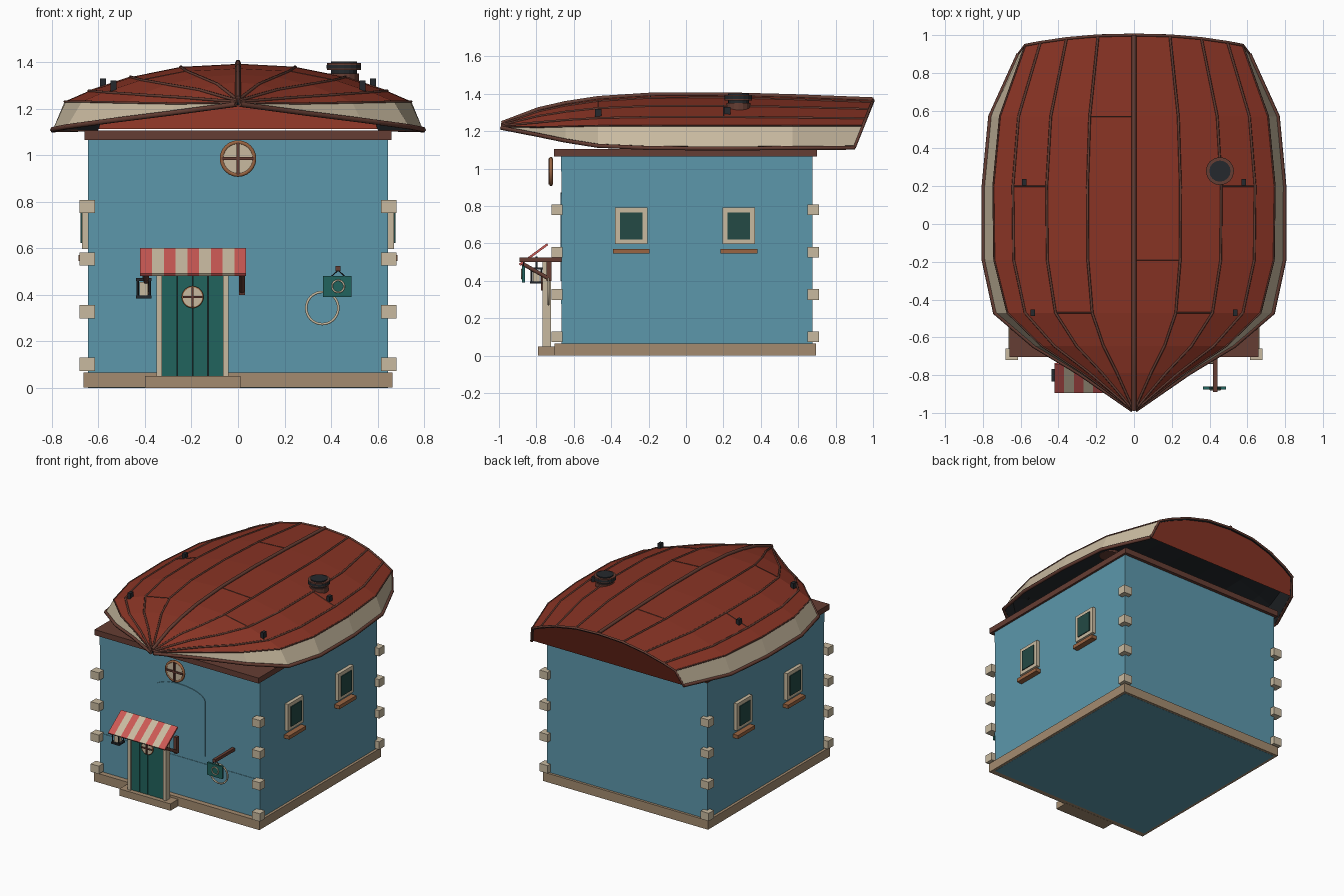
import bpy, bmesh, math
from mathutils import Vector

cube = bpy.data.objects.get("Cube")
if cube:
    bpy.data.objects.remove(cube, do_unlink=True)


def material(name, *rgb):
    m = bpy.data.materials.new(name)
    m.use_nodes = True
    m.diffuse_color = (*rgb, 1)
    m.node_tree.nodes["Principled BSDF"].inputs["Base Color"].default_value = (*rgb, 1)
    return m


BLUE = material("wall blue", .107, .31, .41)
RED = material("hull red", .25, .034, .018)
CREAM = material("cream", .58, .49, .35)
TAN = material("stone tan", .37, .26, .16)
BROWN = material("dark brown", .13, .047, .033)
WOOD = material("warm wood", .32, .13, .055)
TEAL = material("door teal", .015, .125, .11)
CORAL = material("awning coral", .60, .10, .09)
DARK = material("charcoal", .018, .022, .026)
GLASS = material("window green", .017, .067, .058)


def finish(name, bm, *mats):
    mesh = bpy.data.meshes.new(name)
    bm.to_mesh(mesh)
    bm.free()
    for m in mats:
        mesh.materials.append(m)
    ob = bpy.data.objects.new(name, mesh)
    bpy.context.collection.objects.link(ob)
    return ob


def box(name, x, y, z, mat, tilt=0):
    """Box from (min, max) ranges, optionally tilted about x."""
    bm = bmesh.new()
    bmesh.ops.create_cube(bm, size=1)
    ob = finish(name, bm, mat)
    ob.location = [(a + b) / 2 for a, b in (x, y, z)]
    ob.scale = [b - a for a, b in (x, y, z)]
    ob.rotation_euler.x = tilt
    return ob


def disc(name, loc, r, depth, mat, facing_front=False, sides=16):
    bm = bmesh.new()
    bmesh.ops.create_cone(bm, cap_ends=True, segments=sides, radius1=r, radius2=r, depth=depth)
    ob = finish(name, bm, mat)
    ob.location = loc
    if facing_front:
        ob.rotation_euler.x = math.pi / 2
    return ob


def tube(name, pts, r, mat, cyclic=False):
    c = bpy.data.curves.new(name, 'CURVE')
    c.dimensions = '3D'
    c.bevel_depth = r
    c.bevel_resolution = 1
    c.use_fill_caps = True
    s = c.splines.new('POLY')
    s.points.add(len(pts) - 1)
    for p, q in zip(s.points, pts):
        p.co = (*q, 1)
    s.use_cyclic_u = cyclic
    c.materials.append(mat)
    ob = bpy.data.objects.new(name, c)
    bpy.context.collection.objects.link(ob)
    return ob


def ring(name, x, y, z, r, thick, mat, sides=24):
    pts = [(x + r * math.cos(a), y, z + r * math.sin(a))
           for a in (math.tau * i / sides for i in range(sides))]
    return tube(name, pts, thick, mat, True)


def porthole(name, x, y, z, r):
    disc(name + "_glass", (x, y, z), r, .012, CREAM, True, 24)
    ring(name + "_ring", x, y, z, r, r * .14, WOOD)
    t = r * .09
    box(name + "_bar_upright", (x - t, x + t), (y - .014, y), (z - r, z + r), BROWN)
    box(name + "_bar_level", (x - r, x + r), (y - .014, y), (z - t, z + t), BROWN)


# House body, plinth, step and eaves beam
box("walls", (-.645, .645), (-.666, .677), (0, 1.066), BLUE)
box("plinth", (-.664, .664), (-.703, .695), (.001, .066), TAN)
box("door_step", (-.4, .01), (-.79, -.69), (0, .05), TAN)
box("eaves_beam", (-.66, .66), (-.705, .7), (1.065, 1.105), BROWN)

# Shallow bands and arched panel on the front wall
box("lower_band", (-.645, .645), (-.669, -.66), (.275, .345), BLUE)
box("upper_band", (-.645, .645), (-.669, -.66), (.985, 1.065), BLUE)
bm = bmesh.new()
outline = [(-.205, .4), (.205, .4)]
outline += [(.205 * math.cos(a), .795 + .078 * math.sin(a))
            for a in (math.pi * i / 12 for i in range(13))]
face = bm.faces.new([bm.verts.new((x, -.671, z)) for x, z in outline])
arch = bmesh.ops.extrude_face_region(bm, geom=[face])["geom"]
bmesh.ops.translate(bm, vec=(0, .006, 0), verts=[v for v in arch if isinstance(v, bmesh.types.BMVert)])
bmesh.ops.recalc_face_normals(bm, faces=bm.faces)
finish("arched_panel", bm, BLUE)

# Corner stones and side windows, mirrored left and right
for side, s in (("left", 1), ("right", -1)):
    def across(a, b):
        return tuple(sorted((s * a, s * b)))

    for i in range(4):
        z = .073 + i * .226
        box(f"front_corner_stone_{side}", across(.615, .68), (-.72, -.66), (z, z + .057), CREAM)
        box(f"back_corner_stone_{side}", across(.615, .68), (.65, .71), (z, z + .057), CREAM)
    for y in (-.293, .283):
        box(f"window_frame_{side}", across(.64, .67), (y - .087, y + .087), (.597, .792), CREAM)
        box(f"window_pane_{side}", across(.64, .676), (y - .06, y + .06), (.622, .766), GLASS)
        box(f"window_sill_{side}", across(.64, .685), (y - .098, y + .098), (.545, .571), WOOD)

# Door with planks, posts and portholes
for i in range(4):
    x = -.327 + i * .066
    box("door_plank", (x + .0015, x + .0645), (-.757, -.735), (.05, .5), TEAL)
box("door_backing", (-.33, -.06), (-.745, -.725), (.05, .5), DARK)
for x in (-.35, -.065):
    box("door_post", (x, x + .024), (-.768, -.722), (.05, .5), CREAM)
box("door_lintel", (-.35, -.041), (-.768, -.722), (.5, .525), CREAM)
porthole("door_porthole", -.195, -.762, .39, .042)
porthole("gable_porthole", 0, -.722, .985, .07)

# Striped awning on two slanted brackets
for i in range(9):
    x = -.42 + i * .0506
    box("awning_stripe", (x, x + .0506), (-.908, -.722), (.535, .547),
        CREAM if i % 2 else CORAL, math.atan2(.11, .15))
for x in (-.395, .017):
    tube("awning_bracket", [(x, -.73, .41), (x, -.88, .495)], .012, BROWN)
    box("bracket_foot", (x - .012, x + .012), (-.745, -.72), (.4, .52), BROWN)

# Lantern beside the door
lx, ly = -.405, -.8
box("lantern_light", (lx - .018, lx + .018), (ly - .018, ly + .018), (.395, .455), CREAM)
for dx in (-.026, .026):
    for dy in (-.026, .026):
        tube("lantern_post", [(lx + dx, ly + dy, .39), (lx + dx, ly + dy, .47)], .005, DARK)
for z in (.385, .46):
    box("lantern_plate", (lx - .033, lx + .033), (ly - .033, ly + .033), (z, z + .012), DARK)
tube("lantern_hook", [(lx, ly, .465), (lx, ly, .53)], .006, DARK)

# Hanging sign on a beam, and the hoop beside it
box("sign_beam", (.419, .441), (-.89, -.666), (.502, .524), BROWN)
box("sign_board", (.365, .487), (-.876, -.86), (.39, .48), TEAL)
for x in (.4, .46):
    tube("sign_hanger", [(x, -.868, .478), (.43, -.868, .505)], .003, DARK)
ring("sign_emblem", .43, -.877, .436, .026, .004, CREAM)
ring("wall_hoop", .362, -.735, .343, .069, .006, CREAM, 32)

# Upturned boat: y, chine width, keel z, chine z, gunwale width, gunwale z
STATIONS = [
    (-.985, .006, 1.238, 1.226, .008, 1.218),
    (-.79, .27, 1.312, 1.222, .29, 1.18),
    (-.645, .49, 1.345, 1.226, .53, 1.15),
    (-.47, .67, 1.372, 1.23, .735, 1.122),
    (-.19, .74, 1.39, 1.23, .795, 1.11),
    (.2, .745, 1.392, 1.23, .795, 1.108),
    (.57, .71, 1.382, 1.23, .76, 1.11),
    (None, .575, 1.365, 1.23, .61, 1.112),
]
ACROSS = [(0, 1), (.33, .92), (.62, .65), (.86, .28), (1, 0)]


def section(st):
    """Half section from keel to gunwale; the stern is raked."""
    y, w, top, low, gw, gz = st
    pts = [(w * f, low + (top - low) * h) for f, h in ACROSS] + [(gw, gz)]
    return [Vector((x, .9 + .4 * (z - 1.112) if y is None else y, z)) for x, z in pts]


def flip(p):
    return Vector((-p.x, p.y, p.z))


half = [section(st) for st in STATIONS]
full = [[flip(p) for p in reversed(h[1:])] + h for h in half]
bm = bmesh.new()
rows = [[bm.verts.new(p) for p in row] for row in full]
last = len(rows[0]) - 2
for a, b in zip(rows, rows[1:]):
    for i in range(last + 1):
        f = bm.faces.new((a[i], a[i + 1], b[i + 1], b[i]))
        f.material_index = 1 if i in (0, last) else 0
hull = finish("boat_hull", bm, RED, CREAM, DARK)
shell = hull.modifiers.new("shell", 'SOLIDIFY')
shell.thickness = .012
shell.offset = -1
shell.material_offset = 2
shell.material_offset_rim = 2

# Stern board
bm = bmesh.new()
bm.faces.new([bm.verts.new(p + Vector((0, -.004, 0))) for p in reversed(full[-1])])
finish("stern_board", bm, RED)

# Plank seams, gunwales and keel
for name, m in (("left", lambda p: p), ("right", flip)):
    for i in (1, 2, 3):
        tube(f"plank_seam_{name}", [m(h[i]) for h in half], .007, BROWN)
    tube(f"chine_seam_{name}", [m(h[4]) for h in half], .005, BROWN)
    tube(f"gunwale_{name}", [m(h[5]) for h in half], .012, BROWN)
tube("keel", [h[0] + Vector((0, 0, .006)) for h in half], .012, BROWN)
tube("stern_trim", full[-1], .008, BROWN)

# Plank end joints: station, first seam, side
for st, i, s in ((6, 0, -1), (5, 2, -1), (5, 2, 1), (4, 0, 1), (3, 1, -1), (3, 1, 1)):
    ends = [half[st][i], half[st][i + 1]]
    tube("plank_joint", [p if s > 0 else flip(p) for p in ends], .003, BROWN)

# Cleats on the hull
for x, y, z in ((.58, .22, 1.31), (.535, -.47, 1.3)):
    for s in (-1, 1):
        box("hull_cleat", (s * x - .012, s * x + .012), (y - .017, y + .017), (z - .03, z + .02), DARK)

# Chimney
for name, r, z0, z1, mat in (("chimney_collar", .064, 1.3, 1.35, BROWN),
                             ("chimney_pipe", .056, 1.34, 1.402, DARK),
                             ("chimney_rim", .073, 1.365, 1.395, BROWN),
                             ("chimney_band", .074, 1.372, 1.388, DARK)):
    disc(name, (.455, .28, (z0 + z1) / 2), r, z1 - z0, mat)
